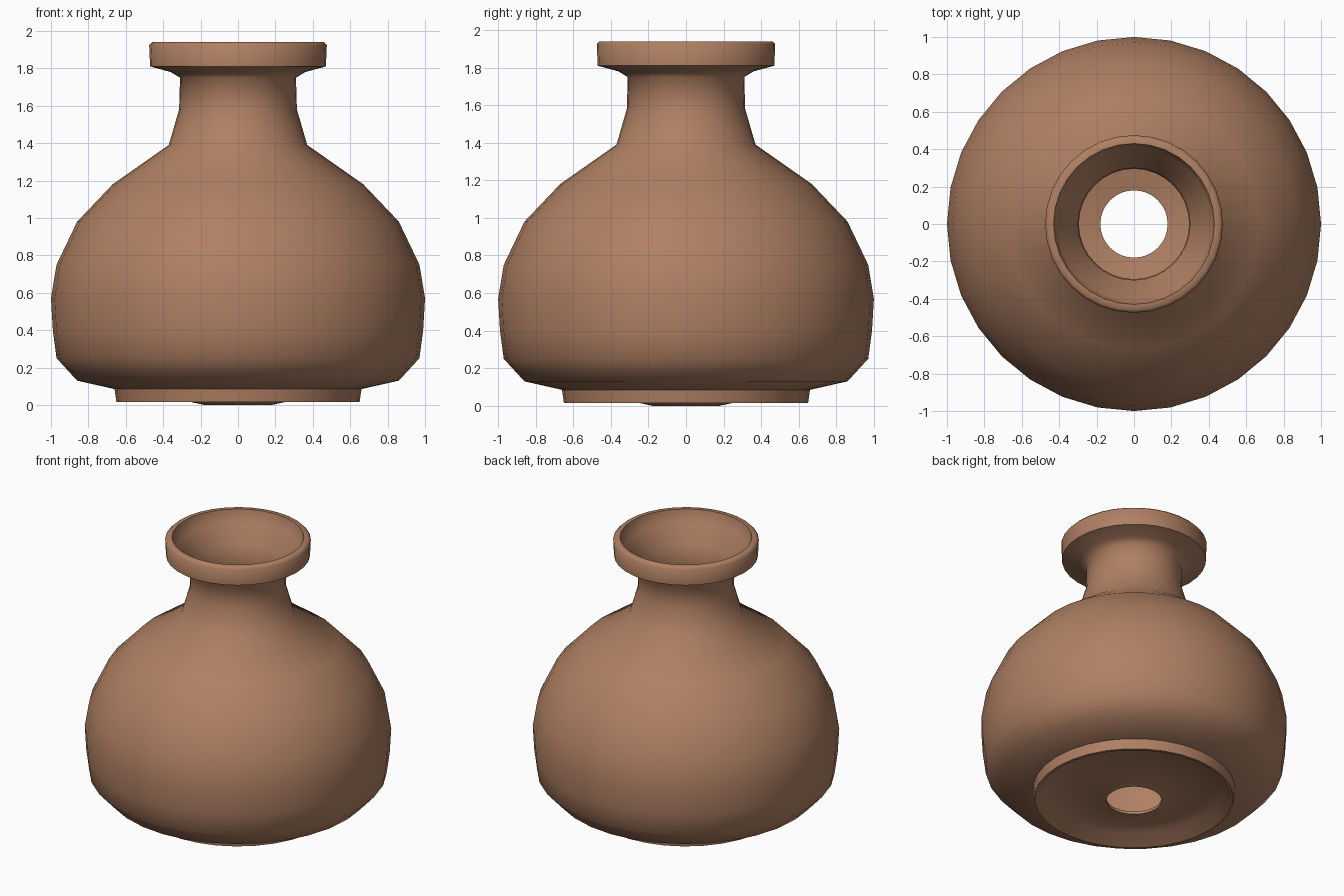
import bpy, bmesh, math

if "Cube" in bpy.data.objects:
    bpy.data.objects.remove(bpy.data.objects["Cube"])

SEGMENTS = 32

clay = bpy.data.materials.new("brown_clay")
clay.diffuse_color = (0.43, 0.215, 0.125, 1.0)
clay.use_nodes = True
clay.node_tree.nodes["Principled BSDF"].inputs["Base Color"].default_value = clay.diffuse_color

# Closed wall section (radius, height): outside, rim, inside, floor, foot
profile = [
    # foot and belly, outside
    (0.65, 0.015), (0.66, 0.085), (0.86, 0.13), (0.97, 0.25), (0.99, 0.40),
    (1.00, 0.57), (0.97, 0.75), (0.86, 0.98), (0.67, 1.18),
    # shoulder, neck and flared rim
    (0.37, 1.39), (0.315, 1.58), (0.31, 1.75), (0.36, 1.78), (0.47, 1.81),
    (0.475, 1.925), (0.46, 1.94), (0.43, 1.94),
    # inside of rim and neck
    (0.41, 1.85), (0.30, 1.75), (0.295, 1.58), (0.345, 1.38),
    # inside of belly
    (0.65, 1.16), (0.84, 0.97), (0.95, 0.74), (0.98, 0.57), (0.95, 0.26),
    (0.85, 0.155), (0.62, 0.11),
    # floor with its drain hole, then the hollow inside the foot
    (0.18, 0.02), (0.18, 0.0), (0.57, 0.085), (0.63, 0.015),
]


def lathe(name, section, segments, material):
    """Spin a closed section round the z axis."""
    bm = bmesh.new()
    rings = []
    for i in range(segments):
        a = 2 * math.pi * i / segments
        rings.append([bm.verts.new((r * math.cos(a), r * math.sin(a), z))
                      for r, z in section])
    n = len(section)
    for i in range(segments):
        p, q = rings[i], rings[(i + 1) % segments]
        for j in range(n):
            k = (j + 1) % n
            bm.faces.new((p[j], q[j], q[k], p[k]))
    bmesh.ops.recalc_face_normals(bm, faces=bm.faces)
    mesh = bpy.data.meshes.new(name)
    bm.to_mesh(mesh)
    bm.free()
    mesh.materials.append(material)
    obj = bpy.data.objects.new(name, mesh)
    bpy.context.collection.objects.link(obj)
    return obj


# Pot body
pot = lathe("clay_pot", profile, SEGMENTS, clay)
bpy.context.view_layer.objects.active = pot
pot.select_set(True)
bpy.ops.object.shade_smooth_by_angle(angle=math.radians(65))
